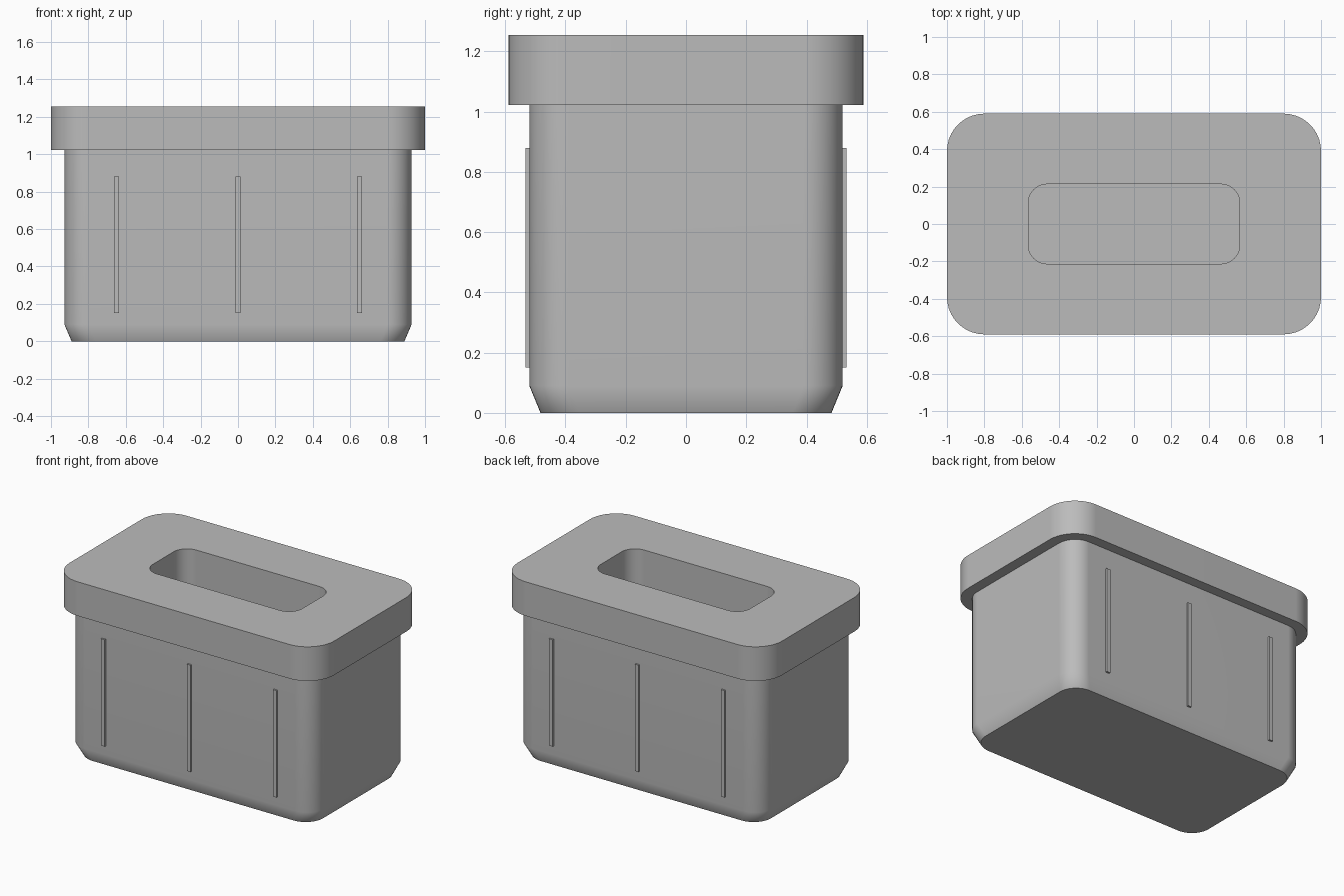
import bpy, bmesh, math

cube = bpy.data.objects.get("Cube")
if cube:
    bpy.data.objects.remove(cube, do_unlink=True)

# One plain grey for everything
grey = bpy.data.materials.new("plain grey")
grey.use_nodes = True
colour = (0.5, 0.5, 0.5, 1)
grey.diffuse_color = colour
grey.node_tree.nodes["Principled BSDF"].inputs["Base Color"].default_value = colour

SEGMENTS = 10


def rounded_ring(bm, half_x, half_y, radius, z):
    """Counter-clockwise rounded rectangle of vertices."""
    ring = []
    for k, (sx, sy) in enumerate([(1, 1), (-1, 1), (-1, -1), (1, -1)]):
        for i in range(SEGMENTS + 1):
            a = math.pi / 2 * (k + i / SEGMENTS)
            ring.append(bm.verts.new((sx * (half_x - radius) + radius * math.cos(a),
                                      sy * (half_y - radius) + radius * math.sin(a), z)))
    return ring


def loft(name, sections, cap_start=False, cap_end=False):
    """Skin a stack of rounded rectangles."""
    bm = bmesh.new()
    rings = [rounded_ring(bm, *s) for s in sections]
    for low, high in zip(rings, rings[1:]):
        for i in range(len(low)):
            j = (i + 1) % len(low)
            bm.faces.new((low[i], low[j], high[j], high[i]))
    if cap_start:
        bm.faces.new(rings[0][::-1])
    if cap_end:
        bm.faces.new(rings[-1])
    return finish(name, bm)


def finish(name, bm, smooth=True):
    mesh = bpy.data.meshes.new(name)
    bm.to_mesh(mesh)
    bm.free()
    mesh.materials.append(grey)
    obj = bpy.data.objects.new(name, mesh)
    bpy.context.collection.objects.link(obj)
    if smooth:
        bpy.ops.object.select_all(action="DESELECT")
        obj.select_set(True)
        bpy.context.view_layer.objects.active = obj
        bpy.ops.object.shade_smooth_by_angle(angle=math.radians(35))
        obj.modifiers.new("even shading", "WEIGHTED_NORMAL").keep_sharp = True
    return obj


# Tub with a tapered foot
RIM = 1.022
loft("tub_body", [(0.89, 0.483, 0.13, 0), (0.928, 0.52, 0.13, 0.09),
                  (0.928, 0.52, 0.13, RIM)], cap_start=True)

# Thick lid, with its slot running down to an inner floor
loft("lid_with_slot", [(0.9, 0.49, 0.13, RIM), (1, 0.59, 0.2, RIM), (1, 0.59, 0.2, 1.255),
                       (0.565, 0.213, 0.1, 1.255), (0.565, 0.213, 0.1, 0.2)], cap_end=True)

# Slim upright ribs on the front and back
for side, sign in (("front", -1), ("back", 1)):
    for place, x in (("right", -0.65), ("middle", 0), ("left", 0.65)):
        bm = bmesh.new()
        bmesh.ops.create_cube(bm, size=1)
        bmesh.ops.scale(bm, vec=(0.028, 0.03, 0.73), verts=bm.verts)
        bmesh.ops.translate(bm, vec=(x, sign * 0.517, 0.515), verts=bm.verts)
        finish(f"{side}_rib_{place}", bm, smooth=False)
